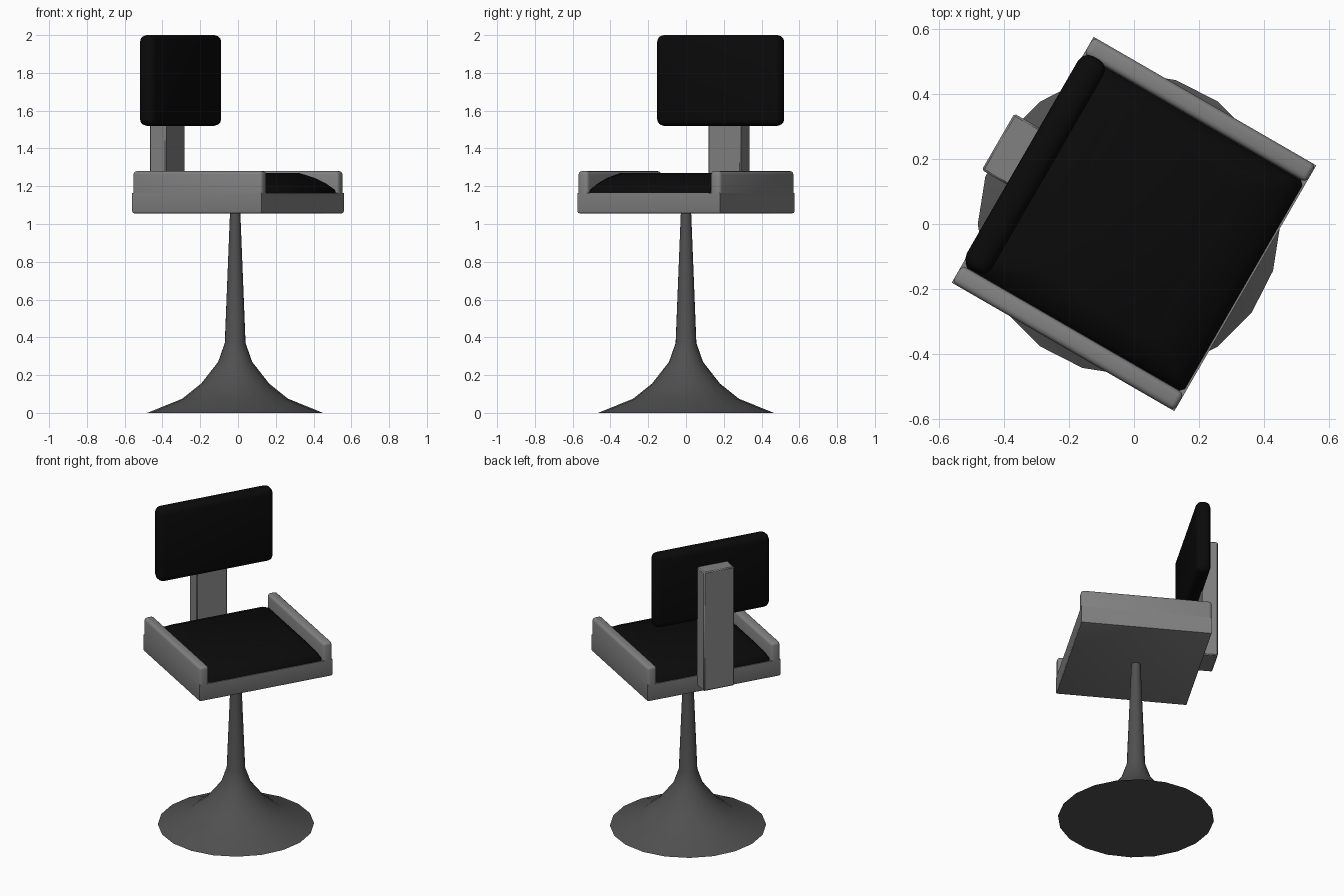
import bpy, bmesh, math
from mathutils import Matrix, Vector

if "Cube" in bpy.data.objects:
    bpy.data.objects.remove(bpy.data.objects["Cube"])

TURN = Matrix.Rotation(math.radians(-30), 4, 'Z')   # the seat is swivelled on its pedestal


def material(name, r, g, b):
    m = bpy.data.materials.new(name)
    m.diffuse_color = (r, g, b, 1)
    m.use_nodes = True
    m.node_tree.nodes["Principled BSDF"].inputs["Base Color"].default_value = m.diffuse_color
    return m


FRAME = material("grey_frame", 0.22, 0.22, 0.22)
BASE = material("dark_grey_base", 0.08, 0.08, 0.08)
PAD = material("black_padding", 0.003, 0.003, 0.003)


def finish(name, bm, mat, angle=30, turn=True):
    bmesh.ops.recalc_face_normals(bm, faces=bm.faces)
    me = bpy.data.meshes.new(name)
    bm.to_mesh(me)
    bm.free()
    me.materials.append(mat)
    ob = bpy.data.objects.new(name, me)
    bpy.context.collection.objects.link(ob)
    if turn:
        ob.matrix_world = TURN
    bpy.ops.object.select_all(action='DESELECT')
    ob.select_set(True)
    bpy.context.view_layer.objects.active = ob
    bpy.ops.object.shade_smooth_by_angle(angle=math.radians(angle))
    return ob


def box(name, lo, hi, mat, bevel=0.0, segs=2, pick=None):
    """Box between two corners; pick(mid) chooses which edges get rounded."""
    bm = bmesh.new()
    bmesh.ops.create_cube(bm, size=1)
    lo, hi = Vector(lo), Vector(hi)
    for v in bm.verts:
        v.co = Vector([l + (c + 0.5) * (h - l) for l, h, c in zip(lo, hi, v.co)])
    if bevel:
        edges = [e for e in bm.edges
                 if pick is None or pick((e.verts[0].co + e.verts[1].co) / 2)]
        bmesh.ops.bevel(bm, geom=edges, offset=bevel, segments=segs,
                        profile=0.5, affect='EDGES')
    return finish(name, bm, mat, 40)


def stack(name, rings, mat, angle, turn):
    """Skin a list of closed rings, capping both ends."""
    bm = bmesh.new()
    loops = [[bm.verts.new(p) for p in r] for r in rings]
    n = len(loops[0])
    for a, b in zip(loops, loops[1:]):
        for i in range(n):
            j = (i + 1) % n
            bm.faces.new((a[i], a[j], b[j], b[i]))
    bm.faces.new(loops[0][::-1])
    bm.faces.new(loops[-1])
    return finish(name, bm, mat, angle, turn)


# trumpet pedestal
profile = [(0.465, 0), (0.28, 0.075), (0.18, 0.155), (0.09, 0.27), (0.055, 0.37), (0.027, 1.07)]
stack("pedestal",
      [[(-0.015 + r * math.cos(math.tau * i / 20), r * math.sin(math.tau * i / 20), z)
        for i in range(20)] for r, z in profile], BASE, 40, False)

# seat pan and raised sides
box("seat_pan", (-0.395, -0.436, 1.055), (0.395, 0.436, 1.165), FRAME, 0.012, 2,
    lambda m: m.z < 1.06)
for side, label in ((1, "left"), (-1, "right")):
    y = sorted((side * 0.436, side * 0.374))
    box(label + "_side_rail", (-0.395, y[0], 1.165), (0.395, y[1], 1.28), FRAME, 0.018, 3,
        lambda m: m.z > 1.17)

# domed cushion: inset grows with height, more at front and back than at the sides
layers = [(0, 0, 1.16), (0.005, 0.003, 1.18), (0.04, 0.02, 1.212), (0.09, 0.045, 1.243),
          (0.16, 0.08, 1.27)]
rings = []
for dx, dy, z in layers:
    a, b, c = 0.39 - dx, 0.374 - dy, 0.012 + dy * 0.4
    rings.append([(a, -b + c, z), (a, b - c, z), (a - c, b, z), (-a + c, b, z),
                  (-a, b - c, z), (-a, -b + c, z), (-a + c, -b, z), (a - c, -b, z)])
stack("seat_cushion", rings, PAD, 50, True)

# back support post and padded backrest
box("back_post", (-0.488, -0.09, 1.10), (-0.388, 0.11, 1.88), FRAME, 0.006, 1)
box("backrest", (-0.40, -0.37, 1.52), (-0.31, 0.384, 2.0), PAD, 0.035, 3)
